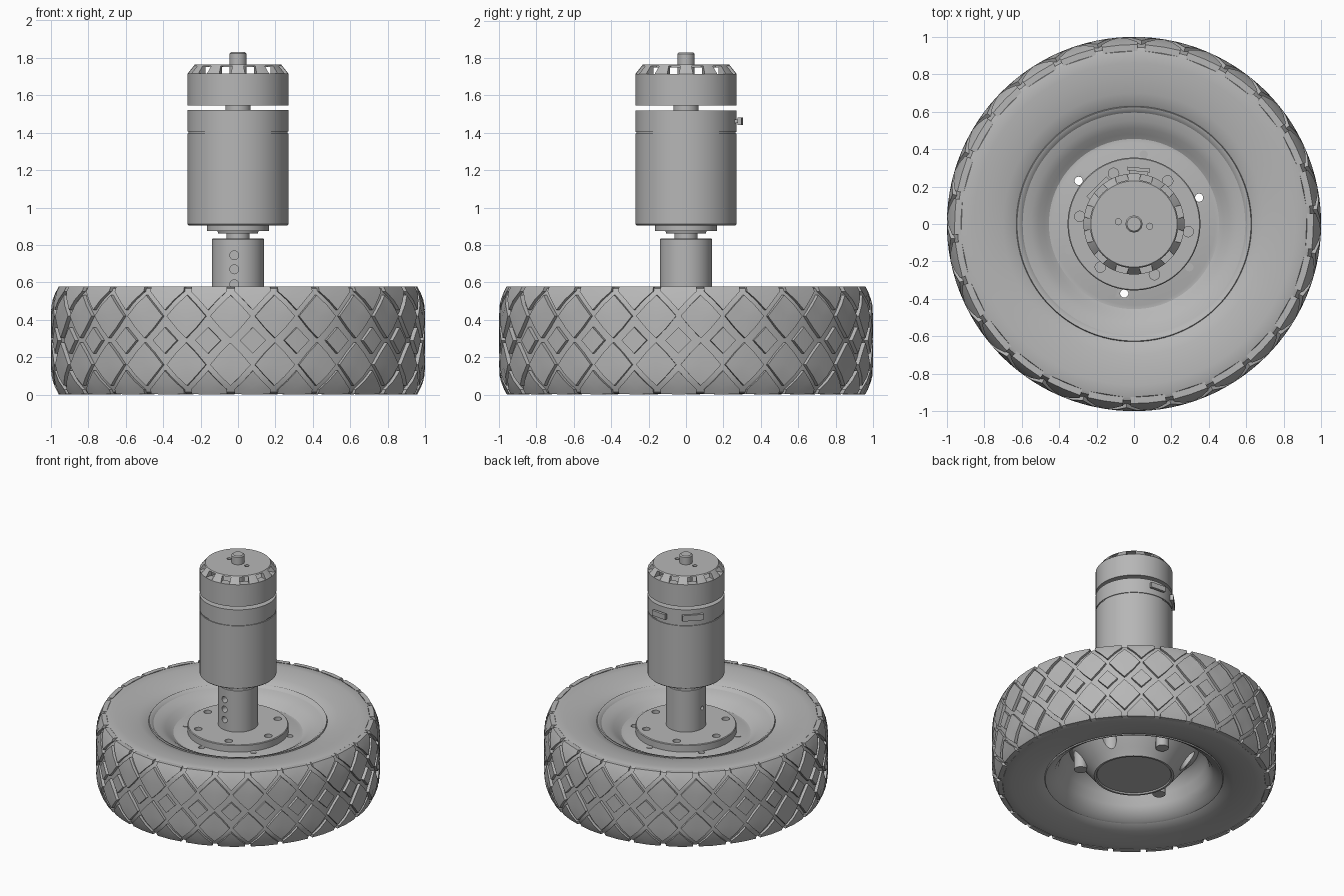
import bpy, bmesh, math
from mathutils import Matrix

if "Cube" in bpy.data.objects:
    bpy.data.objects.remove(bpy.data.objects["Cube"])

grey = bpy.data.materials.new("plain_grey")
grey.diffuse_color = (0.47, 0.47, 0.47, 1)
grey.use_nodes = True
grey.node_tree.nodes["Principled BSDF"].inputs["Base Color"].default_value = grey.diffuse_color


def finish(name, bm, angle=30):
    bmesh.ops.recalc_face_normals(bm, faces=bm.faces[:])
    me = bpy.data.meshes.new(name)
    bm.to_mesh(me)
    bm.free()
    me.materials.append(grey)
    ob = bpy.data.objects.new(name, me)
    bpy.context.collection.objects.link(ob)
    smooth(ob, angle)
    return ob


def smooth(ob, angle=30):
    bpy.ops.object.select_all(action='DESELECT')
    ob.select_set(True)
    bpy.context.view_layer.objects.active = ob
    bpy.ops.object.shade_smooth_by_angle(angle=math.radians(angle))


def lathe(name, profile, n=96, closed=False, angle=30):
    """Revolve (radius, z) points about z."""
    bm = bmesh.new()
    rings = []
    for r, z in profile:
        if r < 1e-6:
            rings.append([bm.verts.new((0, 0, z))] * n)
        else:
            rings.append([bm.verts.new((r * math.cos(2 * math.pi * i / n),
                                        r * math.sin(2 * math.pi * i / n), z)) for i in range(n)])
    pairs = list(zip(rings, rings[1:]))
    if closed:
        pairs.append((rings[-1], rings[0]))
    for a, b in pairs:
        for i in range(n):
            j = (i + 1) % n
            vs = list(dict.fromkeys((a[i], a[j], b[j], b[i])))
            if len(vs) > 2:
                bm.faces.new(vs)
    return finish(name, bm, angle)


def cylinder(name, r, z0, z1, n=64):
    return lathe(name, [(0, z0), (r, z0), (r, z1), (0, z1)], n)


def cut(target, bm):
    """Subtract the cutter mesh from the target and drop the cutter."""
    cutter = finish("cutter", bm)
    cutter.hide_render = True
    mod = target.modifiers.new("cut", 'BOOLEAN')
    mod.operation, mod.solver, mod.object = 'DIFFERENCE', 'EXACT', cutter
    bpy.context.view_layer.objects.active = target
    # keep the cut ahead of any smoothing modifier
    while target.modifiers.find("cut") > 0:
        bpy.ops.object.modifier_move_up(modifier="cut")
    bpy.ops.object.modifier_apply(modifier="cut")
    bpy.data.objects.remove(cutter)
    smooth(target)


def hole_ring(radius, r, z0, z1, degrees):
    """Vertical cylinders at the given angles."""
    bm = bmesh.new()
    for d in degrees:
        a = math.radians(d)
        bmesh.ops.create_cone(bm, cap_ends=True, segments=24, radius1=r, radius2=r, depth=z1 - z0,
                              matrix=Matrix.Translation((radius * math.cos(a), radius * math.sin(a), (z0 + z1) / 2)))
    return bm


def add_box(bm, size, centre, turn):
    m = Matrix.Rotation(turn, 4, 'Z') @ Matrix.Translation(centre) @ Matrix.Diagonal((*size, 1))
    bmesh.ops.create_cube(bm, size=1, matrix=m)


# ---- tyre carcass ----
MID, DEPTH, PITCHES = 0.29, 0.022, 26


def tread_radius(z):
    t = max(0, abs(z - MID) - 0.15) / 0.14
    return 1 - 0.042 * t * t


half = [(0.62, 0.235), (0.64, 0.25), (0.70, 0.268), (0.78, 0.28), (0.86, 0.287), (0.925, 0.285)]
half += [(tread_radius(MID + h) - DEPTH, h) for h in (0.277, 0.25, 0.22, 0.19, 0.15, 0.05)]
lathe("tyre", [(r, MID + h) for r, h in half] + [(r, MID - h) for r, h in reversed(half)], 104, True, 40)

# ---- tread blocks: (arc, height above mid) outlines, centre first ----
small = [(0, 0), (0.07, 0), (0, 0.07), (-0.07, 0), (0, -0.07)]
large = [(0, 0.13), (0.109, 0.13), (0.055, 0.19), (0, 0.242), (-0.055, 0.19),
         (-0.109, 0.13), (-0.055, 0.066), (0, 0.012), (0.055, 0.066)]
shoulder = [(0, 0.25), (0, 0.162), (0.05, 0.216), (0.1, 0.262), (0.1, 0.287), (0, 0.289),
            (-0.1, 0.287), (-0.1, 0.262), (-0.05, 0.216)]


def tread_block(bm, outline, angle, sign):
    def point(p, drop):
        z = MID + sign * p[1]
        r = tread_radius(z) - drop
        a = angle + p[0]
        return bm.verts.new((r * math.cos(a), r * math.sin(a), z))
    c = point(outline[0], 0)
    top = [point(p, 0) for p in outline[1:]]
    low = [point(p, DEPTH + 0.012) for p in outline[1:]]
    for i in range(len(top)):
        j = (i + 1) % len(top)
        bm.faces.new((c, top[i], top[j]))
        bm.faces.new((top[i], low[i], low[j], top[j]))
    bm.faces.new(low)


bm = bmesh.new()
step = 2 * math.pi / PITCHES
for k in range(PITCHES):
    a = -math.pi / 2 + 0.08 + k * step
    tread_block(bm, small, a, 1)
    for s in (1, -1):
        tread_block(bm, large, a + step / 2, s)
        tread_block(bm, shoulder, a, s)
finish("tread_blocks", bm, 25)

# ---- wheel rim, dished on both sides ----
rim = lathe("rim", [(0, 0.455), (0.41, 0.455), (0.435, 0.447), (0.455, 0.447), (0.48, 0.463), (0.51, 0.487),
                    (0.55, 0.508), (0.595, 0.52), (0.61, 0.535), (0.625, 0.54), (0.635, 0.52),
                    (0.635, 0.06), (0.625, 0.04), (0.61, 0.045), (0.59, 0.06), (0.56, 0.08), (0.53, 0.13),
                    (0.51, 0.20), (0.48, 0.26), (0.455, 0.28), (0.43, 0.27), (0.38, 0.20), (0.32, 0.12),
                    (0.29, 0.085), (0.28, 0.07), (0.265, 0.07), (0.26, 0.08), (0, 0.08)], 96, False, 40)
OPEN, BOLTED = (22, 142, 262), (82, 202, 322)
cut(rim, hole_ring(0.375, 0.052, 0.0, 0.42, OPEN))
cut(rim, hole_ring(0.375, 0.022, 0.3, 0.6, OPEN))

# ---- bolts that close the other three holes ----
finish("rim_bolt_heads", hole_ring(0.375, 0.046, 0.11, 0.4, BOLTED))
finish("rim_bolt_ends", hole_ring(0.375, 0.022, 0.4, 0.459, BOLTED))

# ---- coupling flange and sleeve ----
flange = lathe("coupling_flange", [(0, 0.445), (0.355, 0.445), (0.355, 0.505), (0.35, 0.51), (0, 0.51)])
cut(flange, hole_ring(0.292, 0.028, 0.465, 0.6, [-8 + 60 * i for i in range(6)]))
sleeve = lathe("coupling_sleeve", [(0, 0.5), (0.14, 0.5), (0.14, 0.83), (0.135, 0.835), (0, 0.835)], 64)
bm = bmesh.new()
for z in (0.59, 0.67, 0.745):
    bmesh.ops.create_cone(bm, cap_ends=True, segments=24, radius1=0.024, radius2=0.024, depth=0.12,
                          matrix=Matrix.Translation((-0.02, -0.14, z)) @ Matrix.Rotation(math.pi / 2, 4, 'X'))
bmesh.ops.create_cone(bm, cap_ends=True, segments=24, radius1=0.015, radius2=0.015, depth=0.1,
                      matrix=Matrix.Translation((-0.14, 0, 0.67)) @ Matrix.Rotation(math.pi / 2, 4, 'Y'))
cut(sleeve, bm)

# ---- motor body ----
cylinder("output_shaft", 0.062, 0.83, 0.88)
lathe("output_boss", [(0, 0.86), (0.105, 0.86), (0.11, 0.875), (0.165, 0.875), (0.165, 0.91), (0, 0.91)])
lathe("motor_body", [(0, 0.905), (0.264, 0.905), (0.27, 0.911), (0.27, 1.395), (0.264, 1.395), (0.264, 1.405),
                     (0.27, 1.405), (0.27, 1.52), (0, 1.52)])
cylinder("rotor_neck", 0.068, 1.51, 1.56)

# ---- side connectors at the back ----
bm = bmesh.new()
add_box(bm, (0.05, 0.10, 0.02), (0.27, 0, 1.462), math.radians(85))
add_box(bm, (0.02, 0.12, 0.04), (0.292, 0, 1.462), math.radians(85))
finish("connector_socket", bm)
bm = bmesh.new()
add_box(bm, (0.045, 0.15, 0.045), (0.262, 0, 1.462), math.radians(135))
finish("connector_plate", bm)

# ---- rotor with vent slots ----
rotor = lathe("rotor", [(0, 1.545), (0.27, 1.545), (0.27, 1.715), (0.23, 1.765), (0, 1.765)])
bm = bmesh.new()
bmesh.ops.create_cone(bm, cap_ends=True, segments=64, radius1=0.215, radius2=0.215, depth=0.145,
                      matrix=Matrix.Translation((0, 0, 1.6775)))
cut(rotor, bm)
bm = bmesh.new()
for k in range(12):
    add_box(bm, (0.12, 0.065, 0.042), (0.25, 0, 1.736), math.radians(15 + 30 * k))
cut(rotor, bm)
cut(rotor, hole_ring(0.085, 0.016, 1.70, 1.80, [-8, 172]))
lathe("top_shaft", [(0, 1.58), (0.045, 1.58), (0.045, 1.822), (0.037, 1.83), (0, 1.83)], 48)
